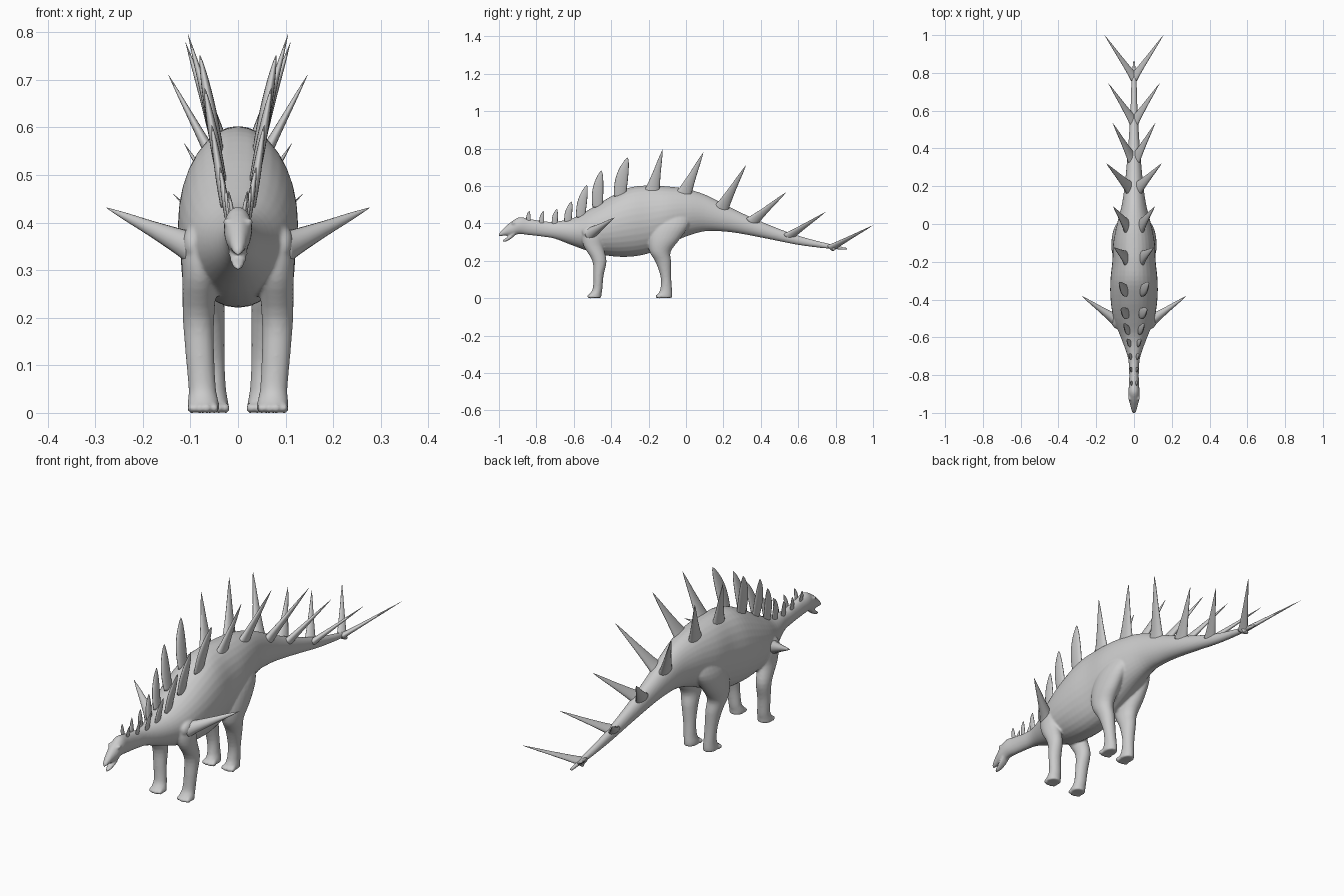
import bpy, bmesh, math
from mathutils import Vector, Matrix

cube = bpy.data.objects.get("Cube")
if cube:
    bpy.data.objects.remove(cube)

skin = bpy.data.materials.new("light_grey_skin")
skin.use_nodes = True
skin.diffuse_color = (0.6, 0.6, 0.6, 1)
skin.node_tree.nodes["Principled BSDF"].inputs["Base Color"].default_value = (0.6, 0.6, 0.6, 1)


def smooth_rows(rows, steps=4):
    """Catmull-Rom interpolation through rows of numbers."""
    out = []
    last = len(rows) - 1
    for i in range(last):
        quad = [rows[max(i - 1, 0)], rows[i], rows[i + 1], rows[min(i + 2, last)]]
        for k in range(steps):
            t = k / steps
            out.append([b + 0.5 * t * (c - a + t * (2 * a - 5 * b + 4 * c - d
                        + t * (3 * (b - c) + d - a))) for a, b, c, d in zip(*quad)])
    out.append(list(rows[-1]))
    return out


def loft(bm, rings, u, v, seg=20):
    """Skin elliptical rings (x, y, z, ru, rv) lying in the u, v plane."""
    loops = []
    for x, y, z, ru, rv in rings:
        angles = [math.tau * i / seg for i in range(seg)]
        loops.append([bm.verts.new(Vector((x, y, z)) + u * ru * math.cos(a) + v * rv * math.sin(a))
                      for a in angles])
    for a, b in zip(loops, loops[1:]):
        for i in range(seg):
            j = (i + 1) % seg
            bm.faces.new((a[i], a[j], b[j], b[i]))
    bm.faces.new(loops[0])
    bm.faces.new(loops[-1])


def ball(bm, centre, size):
    m = Matrix.Translation(centre) @ Matrix.Diagonal((*size, 1))
    bmesh.ops.create_uvsphere(bm, u_segments=16, v_segments=10, radius=1, matrix=m)


def finish(bm, name):
    bmesh.ops.recalc_face_normals(bm, faces=bm.faces)
    mesh = bpy.data.meshes.new(name)
    bm.to_mesh(mesh)
    bm.free()
    mesh.materials.append(skin)
    mesh.shade_smooth()
    obj = bpy.data.objects.new(name, mesh)
    bpy.context.collection.objects.link(obj)
    return obj


X, Y, Z = Vector((1, 0, 0)), Vector((0, 1, 0)), Vector((0, 0, 1))


def trunk(bm, outline):
    """Loft along y from rows of (y, top, bottom, half width)."""
    rows = smooth_rows(outline)
    loft(bm, [(0, y, (t + b) / 2, w, (t - b) / 2) for y, t, b, w in rows], X, Z, 32)


# Head, neck, torso and tail
body = bmesh.new()
trunk(body, [
    (-1.0, .345, .33, .008), (-.985, .364, .333, .014), (-.96, .388, .335, .02),
    (-.93, .412, .335, .027), (-.89, .433, .343, .03), (-.84, .425, .338, .026),
    (-.77, .413, .33, .026), (-.7, .41, .318, .034), (-.6, .43, .28, .07),
    (-.5, .485, .245, .108), (-.4, .545, .225, .124), (-.3, .592, .222, .125),
    (-.2, .603, .24, .115), (-.1, .598, .285, .11), (0, .585, .33, .09),
    (.1, .555, .358, .065), (.2, .505, .357, .05), (.3, .455, .344, .04),
    (.45, .39, .315, .028), (.6, .335, .285, .019), (.75, .295, .266, .014),
    (.86, .27, .257, .006)])
# Lower jaw
trunk(body, [(-.98, .311, .3, .007), (-.96, .324, .304, .014),
             (-.93, .348, .322, .02), (-.9, .38, .35, .02)])

# Legs with toes, shoulders, eyes
front_leg = [
    (.07, -.49, .4, .03, .05), (.076, -.495, .34, .042, .062), (.08, -.495, .28, .037, .053),
    (.083, -.463, .2, .033, .038), (.08, -.468, .12, .03, .027), (.075, -.473, .05, .029, .026),
    (.073, -.485, .02, .033, .033), (.073, -.488, .002, .033, .035)]
hind_leg = [
    (.045, -.06, .48, .035, .08), (.066, -.08, .4, .047, .1), (.073, -.115, .32, .047, .085),
    (.07, -.138, .25, .042, .057), (.063, -.12, .19, .035, .041), (.056, -.107, .11, .028, .028),
    (.052, -.106, .05, .027, .031), (.05, -.112, .02, .03, .039), (.05, -.115, .002, .03, .04)]
for side in (-1, 1):
    for leg, toe_y in ((front_leg, -.516), (hind_leg, -.152)):
        rings = [(side * r[0], *r[1:]) for r in smooth_rows(leg)]
        loft(body, rings, X, Y, 24)
        foot_x = leg[-1][0]
        for k in (-1.5, -.5, .5, 1.5):
            ball(body, (side * foot_x + k * .016, toe_y + abs(k) * .006, .01), (.009, .016, .011))
    ball(body, (side * .024, -.922, .401), (.007, .013, .009))
    ball(body, (side * .095, -.5, .352), (.024, .055, .04))

body = finish(body, "body")
remesh = body.modifiers.new("fuse", 'REMESH')
remesh.mode = 'VOXEL'
remesh.voxel_size = .005
remesh.use_smooth_shade = True
soften = body.modifiers.new("soften", 'SMOOTH')
soften.factor = .5
soften.iterations = 5


def spike(name, base, tip, length_r, thick_r, profile, bend=0.0):
    """Tapered horn from base to tip, mirrored to the other side."""
    base, tip = Vector(base), Vector(tip)
    axis = (tip - base).normalized()
    v = axis.cross(Y).normalized()
    u = v.cross(axis).normalized()
    base = base - axis * .015
    rings = []
    for t, r in smooth_rows(profile, 3):
        p = base.lerp(tip, t) - u * bend * math.sin(math.pi * t)
        rings.append((*p, length_r * max(r, .02), thick_r * max(r, .02)))
    bm = bmesh.new()
    loft(bm, rings, u, v, 16)
    obj = finish(bm, name)
    mirror = obj.modifiers.new("other_side", 'MIRROR')
    mirror.use_axis = (True, False, False)


horn = [(0, 1.15), (.15, .88), (.5, .5), (.8, .24), (1, .02)]
leaf = [(0, .9), (.2, 1), (.45, .98), (.7, .75), (.9, .38), (1, .03)]

# Leaf-shaped plates along neck and back
plates = [
    ((.012, -.84, .42), (.02, -.838, .467), .012),
    ((.014, -.77, .408), (.022, -.762, .466), .013),
    ((.017, -.7, .405), (.028, -.69, .477), .016),
    ((.022, -.63, .415), (.038, -.612, .517), .02),
    ((.03, -.562, .445), (.055, -.53, .605), .026),
    ((.036, -.472, .5), (.07, -.452, .683), .03),
    ((.042, -.352, .553), (.08, -.312, .752), .034)]
for i, (base, tip, r) in enumerate(plates):
    spike(f"back_plate_{i + 1}", base, tip, r, r * .36, leaf, r * .25)

# Long spikes along hips and tail
spikes = [
    ((.042, -.18, .575), (.105, -.125, .795), .04, .018),
    ((.038, -.01, .56), (.11, .092, .778), .04, .018),
    ((.028, .195, .49), (.146, .32, .71), .036, .018),
    ((.018, .36, .415), (.113, .535, .566), .032, .016),
    ((.01, .555, .335), (.136, .745, .46), .027, .014),
    ((.006, .785, .275), (.156, 1, .39), .023, .012)]
for i, (base, tip, r, thick) in enumerate(spikes):
    spike(f"tail_spike_{i + 1}", base, tip, r, thick, horn)

# Shoulder spikes
spike("shoulder_spike", (.1, -.505, .35), (.276, -.382, .431), .03, .032, horn)
